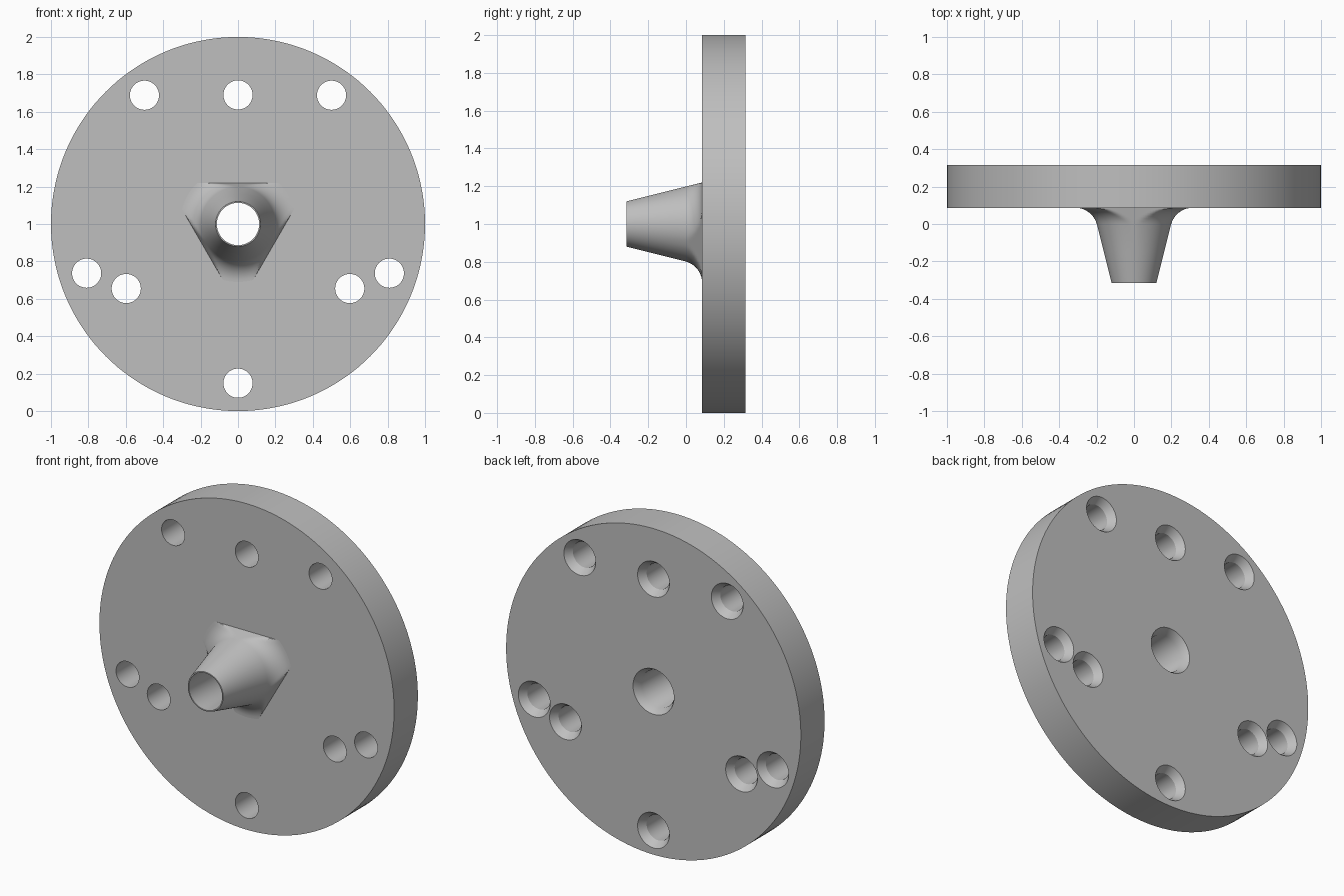
import bpy
import bmesh
from math import sin, cos, pi, radians, sqrt

FRONT, BACK, TIP = 0.085, 0.315, -0.315
AXIS_Z = 1.0

if "Cube" in bpy.data.objects:
    bpy.data.objects.remove(bpy.data.objects["Cube"])

grey = bpy.data.materials.new("plain grey")
grey.use_nodes = True
colour = (0.52, 0.52, 0.52, 1)
grey.diffuse_color = colour
grey.node_tree.nodes["Principled BSDF"].inputs["Base Color"].default_value = colour


def loft(bm, rings, segments, x=0.0, z=0.0):
    """Closed solid along y; each ring is (y, radius as a number or function of angle)."""
    loops = []
    for y, radius in rings:
        loop = []
        for i in range(segments):
            a = 2 * pi * i / segments
            r = radius(a) if callable(radius) else radius
            loop.append(bm.verts.new((x + r * cos(a), y, AXIS_Z + z + r * sin(a))))
        loops.append(loop)
    for p, q in zip(loops, loops[1:]):
        for i in range(segments):
            j = (i + 1) % segments
            bm.faces.new((p[i], p[j], q[j], q[i]))
    bm.faces.new(loops[0])
    bm.faces.new(loops[-1])


def finish(bm, name):
    bmesh.ops.recalc_face_normals(bm, faces=bm.faces)
    mesh = bpy.data.meshes.new(name)
    bm.to_mesh(mesh)
    bm.free()
    mesh.materials.append(grey)
    obj = bpy.data.objects.new(name, mesh)
    bpy.context.collection.objects.link(obj)
    return obj


def combine(target, other, operation):
    mod = target.modifiers.new(operation.lower(), 'BOOLEAN')
    mod.operation = operation
    mod.solver = 'EXACT'
    mod.object = other
    bpy.context.view_layer.objects.active = target
    bpy.ops.object.modifier_apply(modifier=mod.name)
    bpy.data.objects.remove(other)


# Round plate
bm = bmesh.new()
loft(bm, [(FRONT, 1.0), (BACK, 1.0)], 144)
plate = finish(bm, "flanged_plate")

# Tapered hub: a filleted cone trimmed by three sloping flats
FILLET, FILLET_END = 0.115, 0.31


def cone(y):
    return 0.12 + 0.25 * (y - TIP)


def section(y):
    r = cone(y)
    t = y - (FRONT - FILLET)
    if y > -0.002:
        r = max(r, FILLET_END - sqrt(max(0, FILLET ** 2 - t ** 2)))

    def radius(a):
        # angle away from the nearest flat
        d = (a - pi / 2 + pi / 3) % (2 * pi / 3) - pi / 3
        return min(r, cone(y) / cos(d))
    return radius


start = 0.27
levels = [TIP, -0.15, -0.002]
for k in range(1, 11):
    levels.append(FRONT - FILLET + FILLET * sin(start + (pi / 2 - start) * k / 10))
rings = [(y, section(y)) for y in levels]
rings.append((FRONT + 0.05, section(FRONT)))
bm = bmesh.new()
loft(bm, rings, 120)
combine(plate, finish(bm, "hub"), 'UNION')

# Bore and bolt holes, countersunk from the back
bm = bmesh.new()


def countersunk(x, z, r, wide, depth, segments, front):
    slope = (wide - r) / depth
    loft(bm, [(front, r), (BACK - depth, r), (BACK + 0.02, wide + 0.02 * slope)],
         segments, x, z)


countersunk(0, 0, 0.113, 0.139, 0.045, 64, TIP - 0.05)
for count, ring_radius, first in ((5, 0.851, -90), (3, 0.69, 90)):
    for i in range(count):
        a = radians(first) + 2 * pi * i / count
        countersunk(ring_radius * cos(a), ring_radius * sin(a),
                    0.078, 0.108, 0.045, 48, FRONT - 0.05)
combine(plate, finish(bm, "hole_cutter"), 'DIFFERENCE')

# Smooth round surfaces, flat plate faces
bpy.ops.object.select_all(action='DESELECT')
plate.select_set(True)
bpy.context.view_layer.objects.active = plate
bpy.ops.object.shade_smooth_by_angle(angle=radians(30))
for poly in plate.data.polygons:
    if abs(poly.normal.y) > 0.999:
        poly.use_smooth = False
